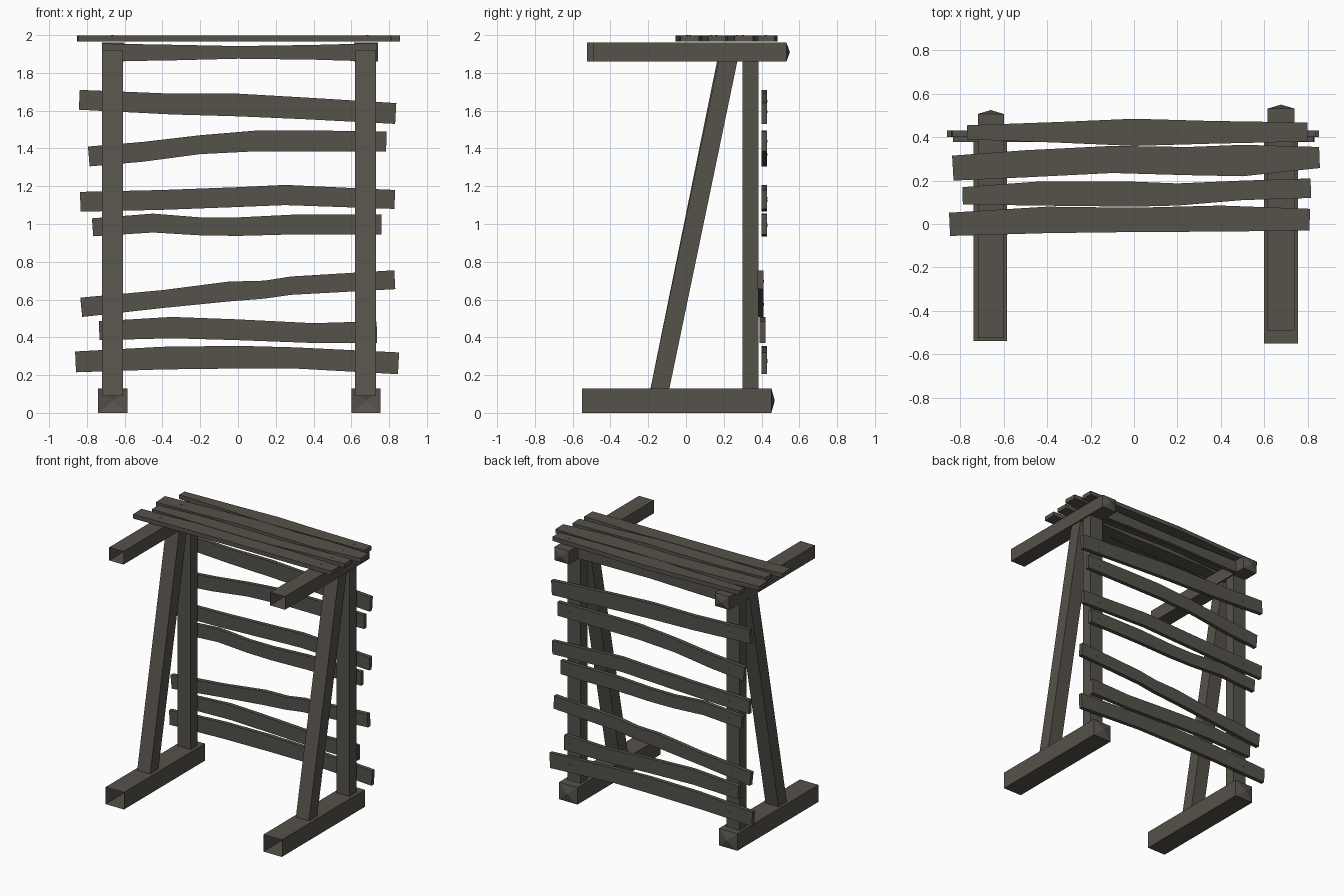
import bpy, bmesh, math
from mathutils import Vector

if "Cube" in bpy.data.objects:
    bpy.data.objects.remove(bpy.data.objects["Cube"])

wood = bpy.data.materials.new("weathered grey wood")
wood.diffuse_color = (0.092, 0.084, 0.070, 1)
wood.use_nodes = True
wood.node_tree.nodes["Principled BSDF"].inputs["Base Color"].default_value = wood.diffuse_color


def finish(name, bm):
    bmesh.ops.recalc_face_normals(bm, faces=bm.faces)
    me = bpy.data.meshes.new(name)
    bm.to_mesh(me)
    bm.free()
    me.materials.append(wood)
    ob = bpy.data.objects.new(name, me)
    bpy.context.collection.objects.link(ob)
    return ob


def bridge(bm, a, b):
    for i in range(len(a)):
        j = (i + 1) % len(a)
        bm.faces.new((a[i], a[j], b[j], b[i]))


# Lying beam: hollow sawn front end, shallow pointed back end
def beam(name, x0, x1, y0, y1, z0, z1, tip):
    bm = bmesh.new()
    rings = [[bm.verts.new((x, y, z)) for x, z in ((x0, z0), (x1, z0), (x1, z1), (x0, z1))]
             for y in (y0, y1 - tip)]
    bridge(bm, *rings)
    apex = bm.verts.new(((x0 + x1) / 2, y1, (z0 + z1) / 2))
    for i in range(4):
        bm.faces.new((rings[1][i], rings[1][(i + 1) % 4], apex))
    # orient outward explicitly, because the front is open
    me = finish(name, bm).data
    if me.polygons[0].normal.z > 0:
        me.flip_normals()


# Upright or leaning square post from z0 to z1
def post(name, x0, x1, yb, yt, depth, z0, z1):
    bm = bmesh.new()
    rings = []
    for y, z in ((yb, z0), (yt, z1)):
        rings.append([bm.verts.new((px, py, z)) for px, py in
                      ((x0, y), (x1, y), (x1, y + depth), (x0, y + depth))])
    bridge(bm, *rings)
    bm.faces.new(rings[0])
    bm.faces.new(rings[1])
    finish(name, bm)


# Wavy plank: stations of (x, low edge, high edge), thickness t0..t1.
# flat planks lie in xy, the others stand in xz.
def plank(name, stations, t0, t1, flat=False, nails=True):
    def at(x, w, t):
        return Vector((x, w, t)) if flat else Vector((x, t, w))
    bm = bmesh.new()
    rings = []
    last = len(stations) - 1
    for k, (x, lo, hi) in enumerate(stations):
        # skew the end cuts so they stay square to the plank
        a, b = stations[max(k - 1, 0)], stations[min(k + 1, last)]
        slope = (b[1] + b[2] - a[1] - a[2]) / 2 / (b[0] - a[0])
        s = slope * (hi - lo) / 2 if k in (0, last) else 0
        rings.append([bm.verts.new(at(*p)) for p in
                      ((x + s, lo, t0), (x - s, hi, t0), (x - s, hi, t1), (x + s, lo, t1))])
    for r, q in zip(rings, rings[1:]):
        bridge(bm, r, q)
    bm.faces.new(rings[0])
    bm.faces.new(rings[-1])
    finish(name, bm)
    if not nails:
        return
    # nail heads over the posts
    for nx in (-0.665, 0.685):
        for a, b in zip(stations, stations[1:]):
            if a[0] <= nx <= b[0]:
                f = (nx - a[0]) / (b[0] - a[0])
                c = (a[1] + a[2]) / 2 * (1 - f) + (b[1] + b[2]) / 2 * f
                nb = bmesh.new()
                lo, hi = [[nb.verts.new(at(nx + 0.007 * math.cos(i * math.pi / 3),
                                           c + 0.007 * math.sin(i * math.pi / 3), t))
                           for i in range(6)] for t in (t1 - 0.003, t1 + 0.002)]
                bridge(nb, lo, hi)
                nb.faces.new(lo)
                nb.faces.new(hi)
                finish(name + "_nail", nb)


# Side frames
beam("foot_left", -0.74, -0.585, -0.54, 0.455, 0, 0.13, 0.018)
beam("foot_right", 0.60, 0.755, -0.55, 0.47, 0, 0.13, 0.018)
beam("top_beam_left", -0.72, -0.60, -0.525, 0.525, 1.86, 1.96, 0.018)
beam("top_beam_right", 0.615, 0.74, -0.49, 0.55, 1.86, 1.96, 0.018)
for side, x0, x1, d in (("left", -0.72, -0.61, -0.008), ("right", 0.62, 0.73, 0)):
    post("post_" + side, x0, x1, 0.30, 0.30, 0.085, 0.09, 1.92)
    post("brace_" + side, x0, x1, -0.196, 0.184 + d, 0.10, 0.09, 1.92)

# Back slats, from bottom to top: y range and stations
slats = [
    (0.40, 0.43, [(-0.86, .215, .325), (-0.4, .23, .35), (0, .235, .355), (0.3, .235, .347), (0.85, .205, .32)]),
    (0.39, 0.42, [(-0.735, .385, .485), (-0.35, .395, .508), (0, .385, .495), (0.4, .37, .475), (0.735, .37, .485)]),
    (0.378, 0.41, [(-0.83, .508, .61), (-0.4, .555, .65), (-0.05, .59, .695), (0.14, .605, .70),
                   (0.28, .625, .722), (0.83, .655, .755)]),
    (0.40, 0.43, [(-0.77, .935, 1.03), (-0.45, .955, 1.055), (-0.2, .94, 1.035), (0, .937, 1.035),
                  (0.3, .945, 1.05), (0.76, .945, 1.05)]),
    (0.40, 0.43, [(-0.835, 1.065, 1.17), (-0.4, 1.075, 1.18), (0, 1.09, 1.195), (0.25, 1.10, 1.207), (0.83, 1.08, 1.18)]),
    (0.40, 0.43, [(-0.79, 1.305, 1.41), (-0.5, 1.33, 1.435), (-0.2, 1.37, 1.47), (0.1, 1.385, 1.495),
                  (0.4, 1.385, 1.495), (0.785, 1.385, 1.49)]),
    (0.40, 0.43, [(-0.84, 1.605, 1.71), (-0.35, 1.58, 1.69), (0, 1.57, 1.69), (0.35, 1.555, 1.67), (0.835, 1.53, 1.64)]),
]
for t0, t1, st in slats:
    plank("back_slat", st, t0, t1)
plank("back_top_rail", [(-0.72, 1.862, 1.955), (-0.4, 1.865, 1.95), (0, 1.875, 1.942), (0.4, 1.87, 1.948), (0.735, 1.86, 1.957)],
      0.395, 0.425, nails=False)

# Roof planks, from front to back
roof = [
    [(-0.85, -.055, .052), (-0.4, -.042, .08), (0, -.037, .075), (0.4, -.035, .085), (0.81, -.03, .07)],
    [(-0.79, .09, .17), (-0.45, .085, .195), (0, .08, .195), (0.2, .085, .187), (0.5, .11, .20), (0.815, .12, .21)],
    [(-0.835, .20, .315), (-0.5, .215, .34), (-0.1, .235, .36), (0.25, .225, .355), (0.5, .22, .365), (0.855, .258, .355)],
    [(-0.77, .39, .455), (-0.35, .375, .47), (0, .36, .485), (0.35, .37, .475), (0.80, .38, .468)],
]
for st in roof:
    plank("roof_plank", st, 1.966, 1.998, flat=True)
